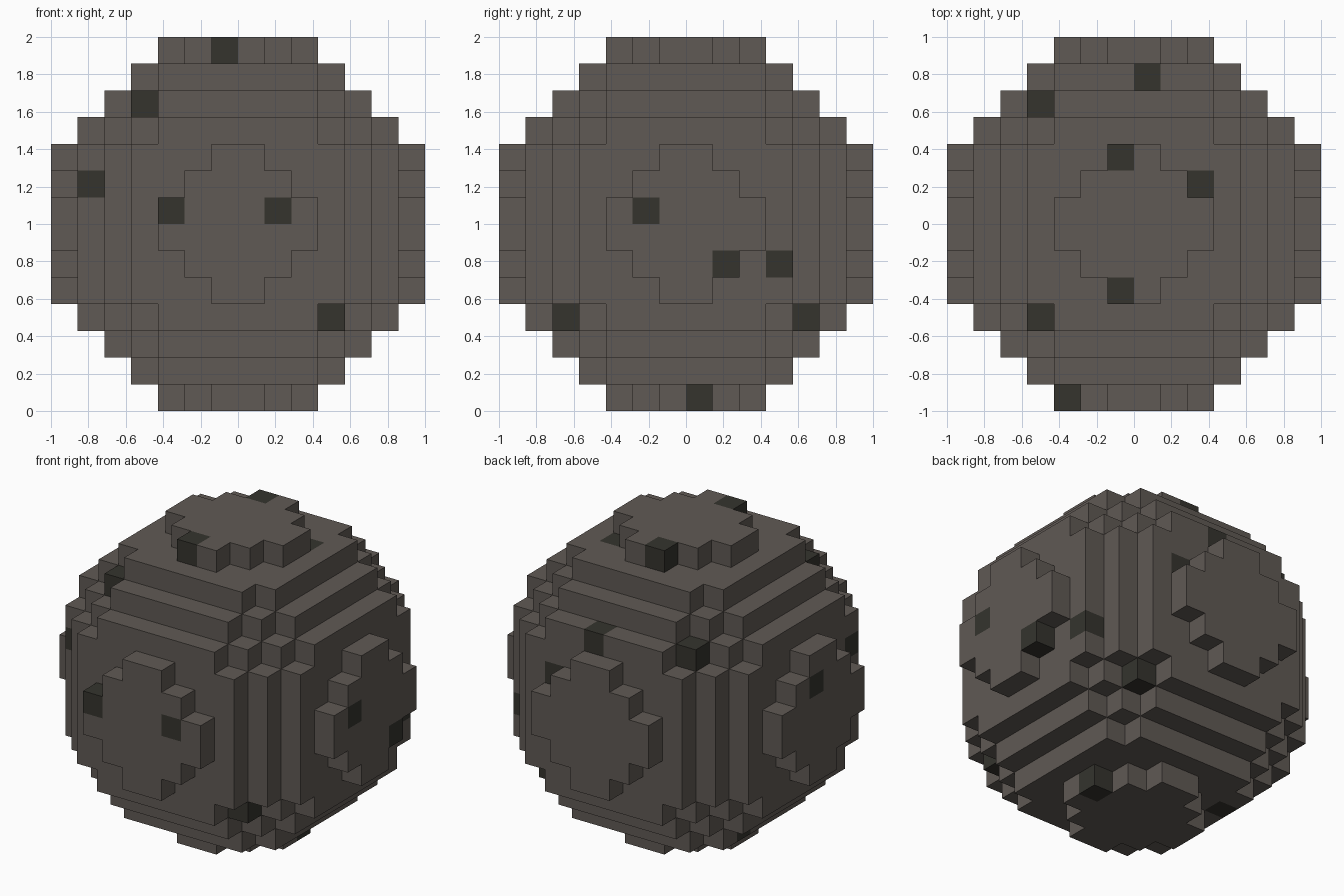
import bpy
import bmesh
from mathutils import Vector

cube = bpy.data.objects.get("Cube")
if cube:
    bpy.data.objects.remove(cube, do_unlink=True)

N = 14              # blocks across the ball
SIZE = 2.0 / N      # edge of one block
RADIUS = N / 2


def make_material(name, colour):
    mat = bpy.data.materials.new(name)
    mat.use_nodes = True
    mat.diffuse_color = (*colour, 1)
    bsdf = mat.node_tree.nodes["Principled BSDF"]
    bsdf.inputs["Base Color"].default_value = (*colour, 1)
    bsdf.inputs["Roughness"].default_value = 1.0
    return mat


stone = make_material("grey_brown_stone", (0.117, 0.101, 0.089))
dark = make_material("dark_olive_speck", (0.035, 0.034, 0.027))

# Dark blocks, as column, row and layer numbers
SPECKS = {
    (6, 4, 13), (6, 9, 13), (9, 8, 12),                # around the top
    (3, 3, 11), (1, 3, 8), (4, 0, 7), (8, 0, 7),       # front
    (10, 2, 3), (13, 5, 7), (13, 8, 5), (12, 10, 5),   # +x side
    (10, 11, 3), (7, 12, 10), (3, 11, 10), (9, 12, 8), # back
    (0, 7, 8), (3, 8, 1), (9, 7, 0),                   # -x side and underside
}


def is_solid(cell):
    """A block belongs to the ball when its centre lies inside the radius."""
    return sum((c + 0.5 - RADIUS) ** 2 for c in cell) <= RADIUS ** 2


def add_side(bm, verts, cell, axis, step):
    """Add the square on one side of a block, facing outwards."""
    u, v = (axis + 1) % 3, (axis + 2) % 3
    loop = [(0, 0), (1, 0), (1, 1), (0, 1)]
    if step < 0:
        loop.reverse()
    corners = []
    for du, dv in loop:
        p = list(cell)
        p[axis] += step > 0
        p[u] += du
        p[v] += dv
        key = tuple(p)
        if key not in verts:
            verts[key] = bm.verts.new(
                Vector(key) * SIZE - Vector((1, 1, 0)))
        corners.append(verts[key])
    face = bm.faces.new(corners)
    face.material_index = int(cell in SPECKS)


# Stepped ball: only the exposed block sides are built, as one closed shell
bm = bmesh.new()
verts = {}
cells = [(x, y, z) for x in range(N) for y in range(N) for z in range(N)]
for cell in filter(is_solid, cells):
    for axis in range(3):
        for step in (-1, 1):
            neighbour = list(cell)
            neighbour[axis] += step
            if not is_solid(neighbour):
                add_side(bm, verts, cell, axis, step)

mesh = bpy.data.meshes.new("block_ball")
bm.to_mesh(mesh)
bm.free()
mesh.materials.append(stone)
mesh.materials.append(dark)
ball = bpy.data.objects.new("block_ball", mesh)
bpy.context.collection.objects.link(ball)
